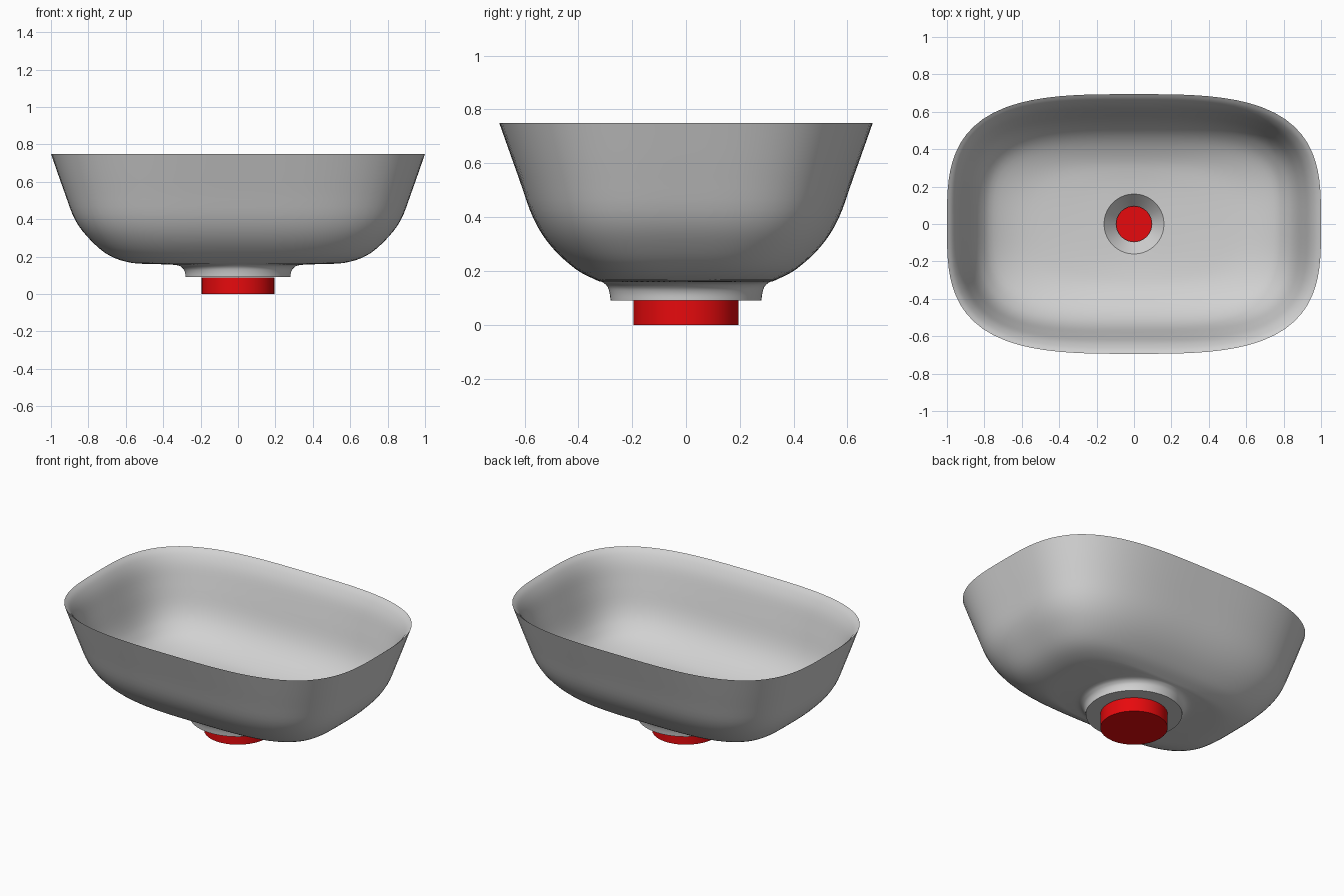
import bpy, bmesh
from math import cos, sin, pi, radians

cube = bpy.data.objects.get("Cube")
if cube:
    bpy.data.objects.remove(cube)

SIDES = 96


def material(name, rgb):
    m = bpy.data.materials.new(name)
    m.use_nodes = True
    m.diffuse_color = (*rgb, 1)
    m.node_tree.nodes["Principled BSDF"].inputs["Base Color"].default_value = (*rgb, 1)
    return m


def smooth_rows(rows, steps=4):
    """Run a smooth curve through the profile rows."""
    out = []
    for i in range(len(rows) - 1):
        a, b, c, d = (rows[max(i - 1, 0)], rows[i], rows[i + 1], rows[min(i + 2, len(rows) - 1)])
        for s in range(steps):
            t = s / steps
            out.append([q + 0.5 * t * (r - p + t * (2 * p - 5 * q + 4 * r - e + t * (3 * (q - r) + e - p)))
                        for p, q, r, e in zip(a, b, c, d)])
    return out + [rows[-1]]


def loft(name, rows, mat, caps=False, sides=SIDES):
    """Skin rounded-rectangle rings, each given as (half x, half y, z, squareness)."""
    bm = bmesh.new()
    rings = []
    for rx, ry, z, n in rows:
        ring = []
        for i in range(sides):
            c, s = cos(2 * pi * i / sides), sin(2 * pi * i / sides)
            k = (abs(c) ** n + abs(s) ** n) ** (-1 / n)
            ring.append(bm.verts.new((rx * c * k, ry * s * k, z)))
        rings.append(ring)
    for a, b in zip(rings, rings[1:]):
        for i in range(sides):
            j = (i + 1) % sides
            bm.faces.new((a[i], a[j], b[j], b[i]))
    if caps:
        bm.faces.new(rings[0][::-1])
        bm.faces.new(rings[-1])
    bmesh.ops.recalc_face_normals(bm, faces=bm.faces)
    me = bpy.data.meshes.new(name)
    bm.to_mesh(me)
    bm.free()
    me.materials.append(mat)
    ob = bpy.data.objects.new(name, me)
    bpy.context.collection.objects.link(ob)
    bpy.ops.object.select_all(action="DESELECT")
    ob.select_set(True)
    bpy.context.view_layer.objects.active = ob
    bpy.ops.object.shade_smooth_by_angle(angle=radians(40))
    return ob


grey = material("grey ceramic", (0.64, 0.64, 0.64))
red = material("red drain", (0.8, 0.003, 0.004))

# Collar flaring into the outer wall, up to the rim
outer = [(0.28, 0.28, 0.09, 2), (0.284, 0.284, 0.118, 2), (0.298, 0.291, 0.14, 2),
         (0.33, 0.305, 0.155, 2.1), (0.43, 0.315, 0.16, 2.5), (0.57, 0.335, 0.167, 3.2),
         (0.69, 0.41, 0.207, 3.6), (0.79, 0.5, 0.29, 3.6), (0.87, 0.567, 0.395, 3.5),
         (0.93, 0.623, 0.55, 3.4), (1.0, 0.694, 0.75, 3.25)]
# Rounded lip, inner wall, dished floor
inner = [(1.0, 0.694, 0.75, 3.25), (0.97, 0.664, 0.722, 3.3), (0.938, 0.628, 0.66, 3.4),
         (0.905, 0.593, 0.55, 3.5), (0.865, 0.553, 0.42, 3.6), (0.82, 0.505, 0.335, 3.6),
         (0.75, 0.435, 0.27, 3.5), (0.6, 0.34, 0.222, 3.1), (0.38, 0.25, 0.203, 2.4),
         (0.16, 0.16, 0.195, 2)]
# Drain funnel and flat underside of the collar
funnel = [(0.16, 0.16, 0.195, 2), (0.095, 0.095, 0.12, 2), (0.095, 0.095, 0.09, 2)]
underside = [(0.28, 0.28, 0.09, 2)]

rows = smooth_rows(outer)[:-1] + smooth_rows(inner)[:-1] + funnel + underside
loft("basin", rows, grey)

# Drain fitting below the collar
loft("drain_fitting", [(0.196, 0.196, 0, 2), (0.196, 0.196, 0.0895, 2)], red, caps=True, sides=32)
